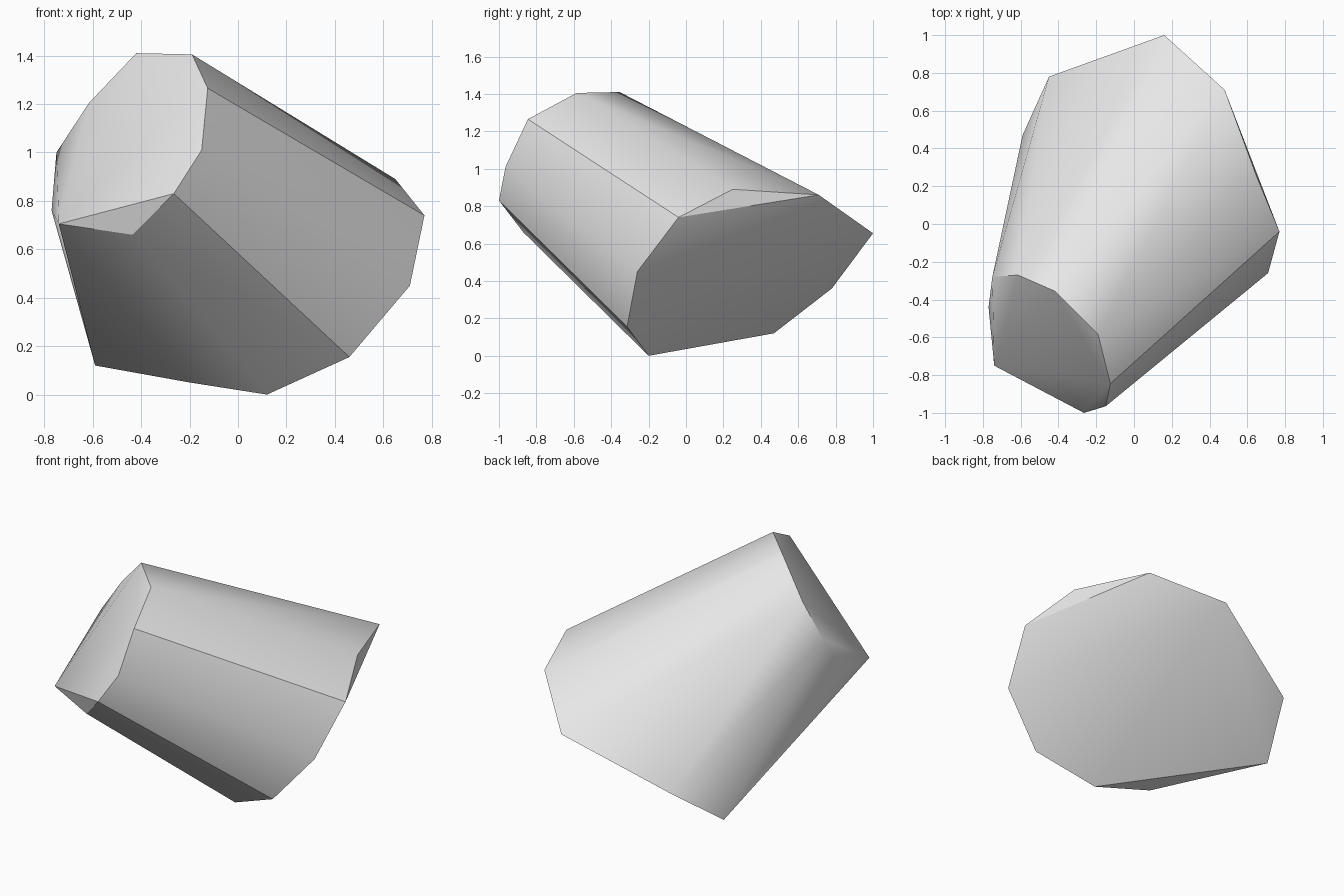
import bpy
import bmesh
import math

# Remove the default object only
default_cube = bpy.data.objects.get("Cube")
if default_cube:
    bpy.data.objects.remove(default_cube, do_unlink=True)


def make_material(name, colour):
    material = bpy.data.materials.new(name)
    material.use_nodes = True
    material.diffuse_color = colour
    shader = next(n for n in material.node_tree.nodes if n.type == "BSDF_PRINCIPLED")
    shader.inputs["Base Color"].default_value = colour
    return material


def build_hull(name, rings, material):
    """Wrap a convex skin around several rings of corner points."""
    mesh = bpy.data.meshes.new(name)
    shape = bmesh.new()
    for ring in rings:
        for corner in ring:
            shape.verts.new(corner)
    bmesh.ops.convex_hull(shape, input=shape.verts[:], use_existing_faces=False)
    loose = [v for v in shape.verts if not v.link_faces]
    bmesh.ops.delete(shape, geom=loose, context="VERTS")
    bmesh.ops.recalc_face_normals(shape, faces=shape.faces[:])
    shape.to_mesh(mesh)
    shape.free()
    mesh.materials.append(material)
    hull_object = bpy.data.objects.new(name, mesh)
    bpy.context.collection.objects.link(hull_object)
    return hull_object


# Ten corners around the small, raised front end
front_ring = [
    (-.42, -.355, 1.41), (-.19, -.585, 1.405), (-.125, -.845, 1.265),
    (-.15, -.965, 1.01), (-.265, -1, .83), (-.435, -.87, .66),
    (-.74, -.75, .705), (-.77, -.44, .76), (-.75, -.28, 1), (-.615, -.27, 1.205),
]

# Ten corners around the wide, low back end
back_ring = [
    (.65, .25, .89), (.77, -.04, .74), (.71, -.26, .45), (.46, -.315, .155),
    (.12, -.2, 0), (-.2, -.1, .05), (-.59, .47, .12), (-.45, .78, .36),
    (.16, 1, .655), (.48, .71, .86),
]

# Rock body
stone_grey = make_material("stone grey", (.8, .8, .8, 1))
rock = build_hull("rock", [front_ring, back_ring], stone_grey)

# Soft facets with crisp ridges
bpy.ops.object.select_all(action="DESELECT")
rock.select_set(True)
bpy.context.view_layer.objects.active = rock
bpy.ops.object.shade_smooth_by_angle(angle=math.radians(30))
